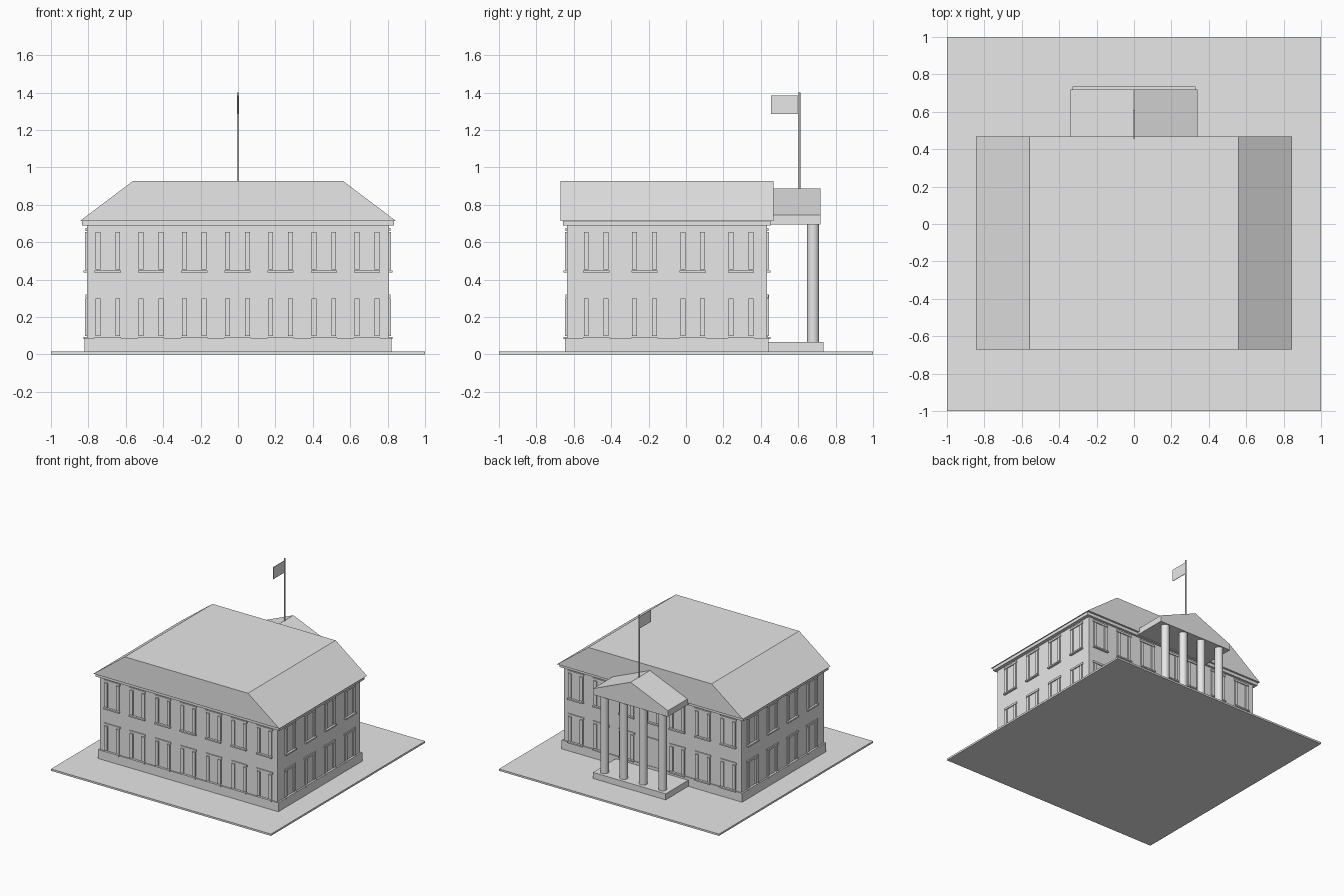
import bpy
import bmesh
from math import pi
from mathutils import Matrix, Vector

cube = bpy.data.objects.get("Cube")
if cube:
    bpy.data.objects.remove(cube, do_unlink=True)

grey = bpy.data.materials.new("light grey")
grey.use_nodes = True
colour = (0.8, 0.8, 0.8, 1)
grey.diffuse_color = colour
grey.node_tree.nodes["Principled BSDF"].inputs["Base Color"].default_value = colour


def finish(name, bm):
    bmesh.ops.recalc_face_normals(bm, faces=bm.faces)
    mesh = bpy.data.meshes.new(name)
    bm.to_mesh(mesh)
    bm.free()
    mesh.materials.append(grey)
    obj = bpy.data.objects.new(name, mesh)
    bpy.context.collection.objects.link(obj)
    return obj


def add_box(bm, x, y, z, matrix=Matrix()):
    """Add a box given (low, high) along each axis."""
    spans = (x, y, z)
    centre = Vector([(a + b) / 2 for a, b in spans])
    size = Vector([b - a for a, b in spans])
    local = Matrix.Translation(centre) @ Matrix.Diagonal(size).to_4x4()
    bmesh.ops.create_cube(bm, size=1, matrix=matrix @ local)


def box(name, x, y, z):
    bm = bmesh.new()
    add_box(bm, x, y, z)
    return finish(name, bm)


def prism(name, profile, y):
    """Extrude an x-z profile along y."""
    bm = bmesh.new()
    face = bm.faces.new([bm.verts.new((px, y[0], pz)) for px, pz in profile])
    side = bmesh.ops.extrude_face_region(bm, geom=[face], use_keep_orig=True)["geom"]
    verts = [v for v in side if isinstance(v, bmesh.types.BMVert)]
    bmesh.ops.translate(bm, verts=verts, vec=(0, y[1] - y[0], 0))
    return finish(name, bm)


def cylinder(name, radius, x, y, z, sides):
    bm = bmesh.new()
    bmesh.ops.create_cone(
        bm, cap_ends=True, segments=sides, radius1=radius, radius2=radius,
        depth=z[1] - z[0], matrix=Matrix.Translation((x, y, sum(z) / 2)))
    for face in bm.faces:
        face.smooth = len(face.verts) == 4
    for edge in bm.edges:
        edge.smooth = all(face.smooth for face in edge.link_faces)
    return finish(name, bm)


# Ground slab and main block
box("ground_slab", (-1, 1), (-1, 1), (0, 0.015))
box("walls", (-0.807, 0.807), (-0.637, 0.433), (0.01, 0.7))
box("plinth", (-0.82, 0.82), (-0.647, 0.442), (0.01, 0.088))
box("cornice", (-0.835, 0.835), (-0.657, 0.452), (0.688, 0.715))
prism("main_roof", [(-0.845, 0.713), (0.845, 0.713), (0.56, 0.928), (-0.56, 0.928)], (-0.67, 0.468))


# Window trim, built facing -y and turned to each wall
def window(bm, wall, u, base):
    place = wall @ Matrix.Translation((u, 0, base))
    add_box(bm, (-0.07, 0.07), (-0.018, 0.002), (0, 0.011), place)
    add_box(bm, (-0.072, 0.072), (-0.008, 0.002), (0.222, 0.238), place)
    for side in (-1, 1):
        inner, outer = sorted((side * 0.04, side * 0.066))
        add_box(bm, (inner, outer), (-0.01, 0.002), (0.016, 0.216), place)


def wall_frame(x, y, turn):
    return Matrix.Translation((x, y, 0)) @ Matrix.Rotation(turn, 4, "Z")


long_row = [i * 0.231 - 0.003 for i in range(-3, 4)]
short_row = [-0.48 + i * 0.258 for i in range(4)]
walls = {
    "front": (wall_frame(0, -0.637, 0), long_row),
    "back": (wall_frame(0, 0.433, pi), long_row),
    "left": (wall_frame(0.807, 0, pi / 2), short_row),
    "right": (wall_frame(-0.807, 0, -pi / 2), [-u for u in short_row]),
}
for name, (wall, row) in walls.items():
    bm = bmesh.new()
    for u in row:
        for base in (0.082, 0.437):
            # Leave room for the door
            if name == "back" and base < 0.1 and abs(u) < 0.1:
                continue
            window(bm, wall, u, base)
    finish(name + "_window_trim", bm)

# Entrance door under the portico
box("door", (-0.06, 0.06), (0.43, 0.438), (0.06, 0.3))
box("door_head", (-0.08, 0.08), (0.43, 0.443), (0.3, 0.32))

# Portico
box("portico_floor", (-0.33, 0.33), (0.435, 0.735), (0.01, 0.065))
for i in range(4):
    cylinder("column_%d" % (i + 1), 0.032, -0.264 + i * 0.176, 0.68, (0.06, 0.7), 24)
prism("portico_roof", [(-0.34, 0.695), (0.34, 0.695), (0.34, 0.745),
                       (0, 0.888), (-0.34, 0.745)], (0.43, 0.72))

# Flagpole and flag
cylinder("flagpole", 0.006, 0, 0.605, (0.86, 1.4), 12)
box("flag", (-0.002, 0.002), (0.455, 0.602), (1.285, 1.383))
